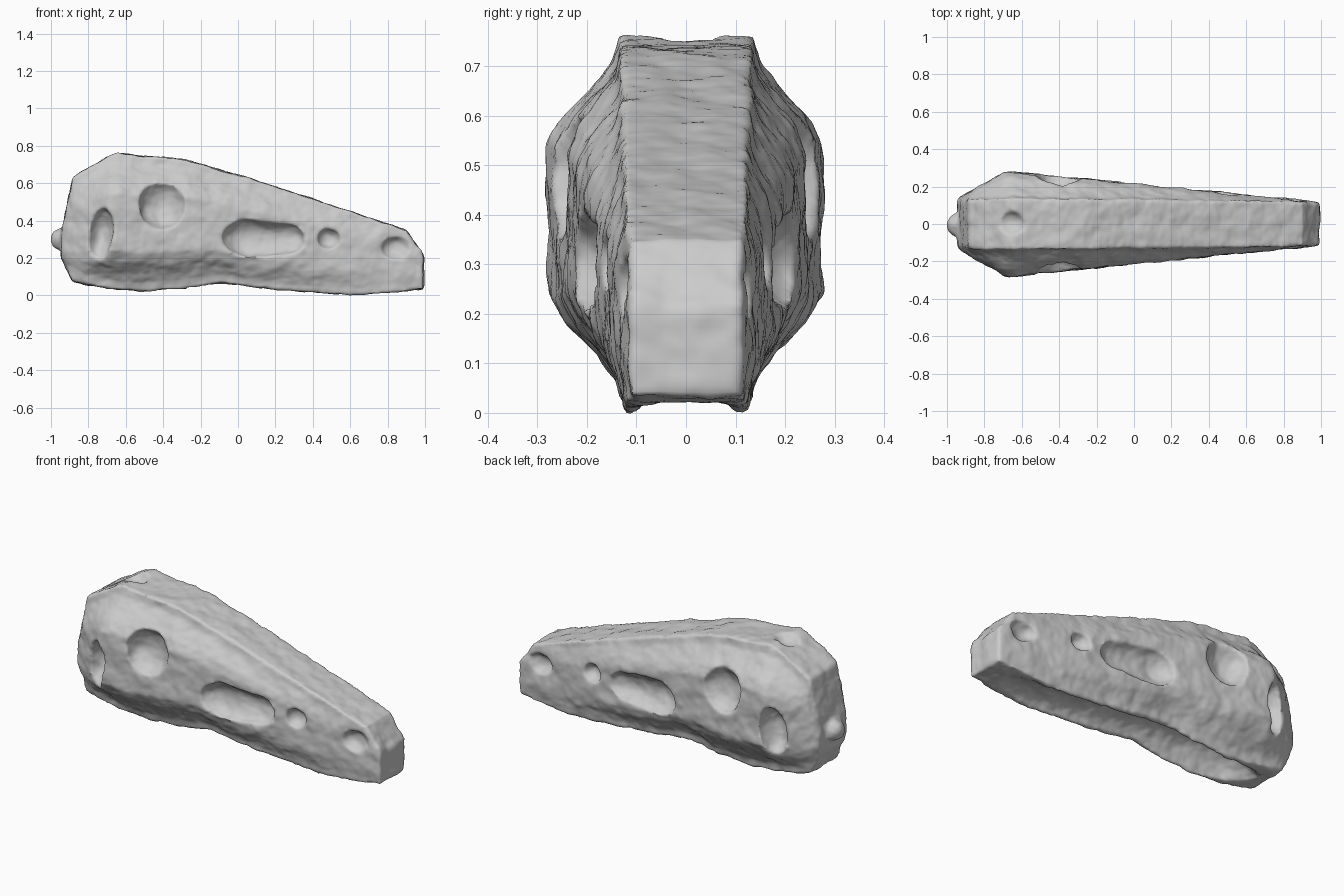
import bpy, bmesh
from mathutils import Matrix, Euler

if "Cube" in bpy.data.objects:
    bpy.data.objects.remove(bpy.data.objects["Cube"])

# Skull stations: x, bottom z, top z, widest half-width, bottom half-width, roof half-width
STATIONS = [
    (-0.945, 0.20, 0.32, 0.13, 0.11, 0.11),
    (-0.885, 0.075, 0.625, 0.165, 0.125, 0.13),
    (-0.80, 0.055, 0.68, 0.215, 0.13, 0.132),
    (-0.69, 0.035, 0.745, 0.28, 0.13, 0.132),
    (-0.645, 0.03, 0.76, 0.278, 0.13, 0.132),
    (-0.50, 0.02, 0.745, 0.263, 0.13, 0.132),
    (-0.28, 0.035, 0.725, 0.242, 0.13, 0.132),
    (-0.10, 0.065, 0.672, 0.225, 0.13, 0.13),
    (0.20, 0.03, 0.582, 0.195, 0.13, 0.13),
    (0.60, 0.0, 0.448, 0.155, 0.125, 0.125),
    (0.90, 0.022, 0.348, 0.127, 0.12, 0.118),
    (0.992, 0.036, 0.215, 0.116, 0.113, 0.108),
]
# Flared flank: share of height in from the edge, share of the flare outwards
FLARE = [(0, 0), (0.07, 0.08), (0.14, 0.4), (0.21, 0.76), (0.29, 1)]


def new_object(name, bm):
    bmesh.ops.recalc_face_normals(bm, faces=bm.faces)
    mesh = bpy.data.meshes.new(name)
    bm.to_mesh(mesh)
    bm.free()
    ob = bpy.data.objects.new(name, mesh)
    bpy.context.collection.objects.link(ob)
    return ob


def ellipsoids(name, *parts):
    """One ellipsoid, or the hull around several; each part is (location, radii, tilt)."""
    bm = bmesh.new()
    for loc, radii, tilt in parts:
        m = (Matrix.Translation(loc) @ Euler((0, tilt, 0)).to_matrix().to_4x4()
             @ Matrix.Diagonal((*radii, 1)))
        bmesh.ops.create_uvsphere(bm, u_segments=28, v_segments=16, radius=1, matrix=m)
    if len(parts) > 1:
        points = [v.co.copy() for v in bm.verts]
        bm.clear()
        for p in points:
            bm.verts.new(p)
        bmesh.ops.convex_hull(bm, input=bm.verts)
        loose = [v for v in bm.verts if not v.link_faces]
        bmesh.ops.delete(bm, geom=loose, context='VERTS')
        inside = [e for e in bm.edges if not e.link_faces]
        bmesh.ops.delete(bm, geom=inside, context='EDGES')
    return new_object(name, bm)


def boolean(ob, tool, op):
    mod = ob.modifiers.new(tool.name, 'BOOLEAN')
    mod.operation, mod.solver, mod.object = op, 'EXACT', tool
    tool.hide_render = True
    tool.hide_set(True)


# Skull body lofted along x, flat roof and flared flanks
bm = bmesh.new()
rings = []
for x, zb, zt, w, b, t in STATIONS:
    h = zt - zb
    half = [(b + (w - b) * o, zb + h * k) for k, o in FLARE]
    half += [(t + (w - t) * o, zt - h * k) for k, o in reversed(FLARE)]
    section = half + [(-y, z) for y, z in reversed(half)]
    rings.append([bm.verts.new((x, y, z)) for y, z in section])
n = len(rings[0])
for r0, r1 in zip(rings, rings[1:]):
    for i in range(n):
        j = (i + 1) % n
        bm.faces.new((r0[i], r0[j], r1[j], r1[i]))
bm.faces.new(rings[0])
bm.faces.new(rings[-1])
skull = new_object("skull", bm)

# Rounded knob at the back
boolean(skull, ellipsoids("rear_knob", ((-0.945, 0, 0.30), (0.055, 0.06, 0.055), 0)), 'UNION')

# Mirrored side openings: name, then (x, y, z), radii, tilt of each lobe
OPENINGS = [
    ("eye_socket", ((-0.405, 0.265, 0.485), (0.125, 0.10, 0.135), 0)),
    ("temple_opening", ((-0.735, 0.265, 0.325), (0.068, 0.10, 0.145), 0.15)),
    ("cheek_opening", ((0.055, 0.218, 0.305), (0.14, 0.083, 0.1), 0.03),
     ((0.262, 0.193, 0.30), (0.1, 0.07, 0.08), 0.1)),
    ("small_opening", ((0.487, 0.172, 0.305), (0.058, 0.06, 0.052), 0)),
    ("nostril", ((0.845, 0.14, 0.255), (0.078, 0.055, 0.06), 0)),
]
for name, *lobes in OPENINGS:
    for side, s in (("left", 1), ("right", -1)):
        parts = [((x, s * y, z), r, a) for (x, y, z), r, a in lobes]
        boolean(skull, ellipsoids(f"{name}_{side}_cutter", *parts), 'DIFFERENCE')

# Shallow dimple in the roof and hollow palate, deeper towards the back
boolean(skull, ellipsoids("roof_dimple_cutter",
                          ((-0.66, 0.005, 0.768), (0.085, 0.065, 0.05), 0)), 'DIFFERENCE')
boolean(skull, ellipsoids("palate_cutter", ((-0.36, 0, 0.01), (0.48, 0.115, 0.15), 0),
                          ((0.62, 0, 0.0), (0.32, 0.105, 0.04), 0)), 'DIFFERENCE')

# Even mesh, softened edges and weathered bone surface
remesh = skull.modifiers.new("even_mesh", 'REMESH')
remesh.mode, remesh.voxel_size, remesh.use_smooth_shade = 'VOXEL', 0.012, True
soften = skull.modifiers.new("soften", 'SMOOTH')
soften.factor, soften.iterations = 0.5, 2
for name, size, strength in (("bone_lumps", 0.1, 0.02), ("bone_grain", 0.045, 0.005)):
    tex = bpy.data.textures.new(name, 'CLOUDS')
    tex.noise_scale = size
    mod = skull.modifiers.new(name, 'DISPLACE')
    mod.texture, mod.strength, mod.mid_level = tex, strength, 0.5
    mod.texture_coords = 'LOCAL'
